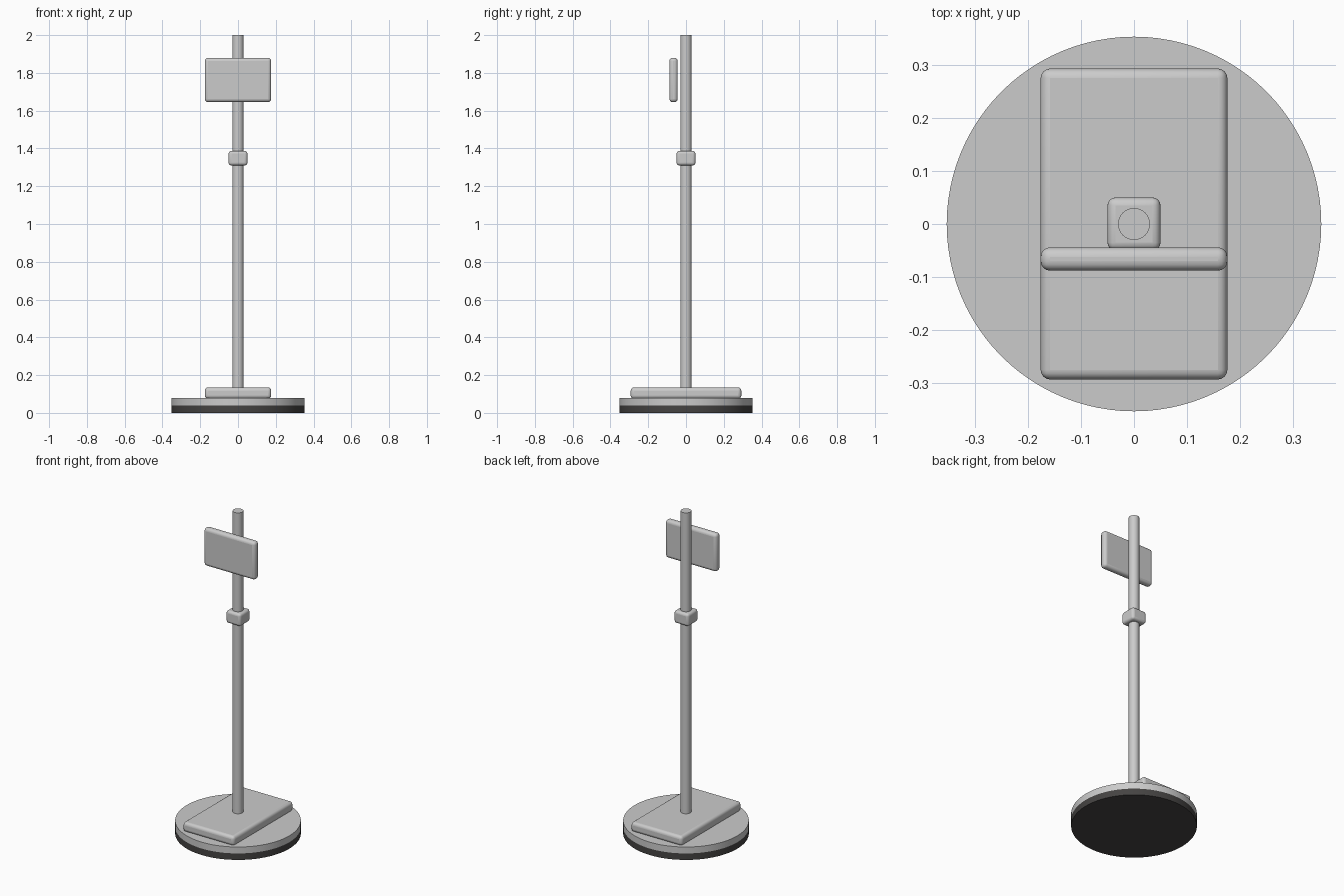
import bpy

if "Cube" in bpy.data.objects:
    bpy.data.objects.remove(bpy.data.objects["Cube"])

def finish(ob, name):
    ob.name = name
    bpy.ops.object.shade_smooth_by_angle()
    return ob

def cylinder(name, radius, z0, z1, sides):
    bpy.ops.mesh.primitive_cylinder_add(vertices=sides, radius=radius, depth=z1 - z0,
                                        location=(0, 0, (z0 + z1) / 2))
    return finish(bpy.context.object, name)

def rounded_box(name, lo, hi, bevel):
    mid = [(a + b) / 2 for a, b in zip(lo, hi)]
    bpy.ops.mesh.primitive_cube_add(size=1, location=mid)
    ob = bpy.context.object
    ob.scale = [b - a for a, b in zip(lo, hi)]
    bpy.ops.object.transform_apply(location=False, rotation=False, scale=True)
    mod = ob.modifiers.new("rounding", 'BEVEL')
    mod.width = bevel
    mod.segments = 4
    return finish(ob, name)

# round foot: dark underside disc and grey upper disc
dark = bpy.data.materials.new("dark_grey")
dark.diffuse_color = (0.06, 0.057, 0.055, 1)
dark.use_nodes = True
dark.node_tree.nodes["Principled BSDF"].inputs["Base Color"].default_value = dark.diffuse_color
underside = cylinder("foot_underside", 0.353, 0.0, 0.04, 96)
underside.data.materials.append(dark)
cylinder("foot_disc", 0.353, 0.04, 0.08, 96)

# rounded weight plate on the foot
rounded_box("weight_plate", (-0.176, -0.293, 0.075), (0.176, 0.293, 0.135), 0.018)

# upright pole with its clamp collar
cylinder("pole", 0.03, 0.08, 2.0, 32)
rounded_box("collar", (-0.05, -0.05, 1.31), (0.05, 0.05, 1.387), 0.015)

# display panel in front of the pole
rounded_box("panel", (-0.176, -0.088, 1.645), (0.176, -0.044, 1.88), 0.018)
